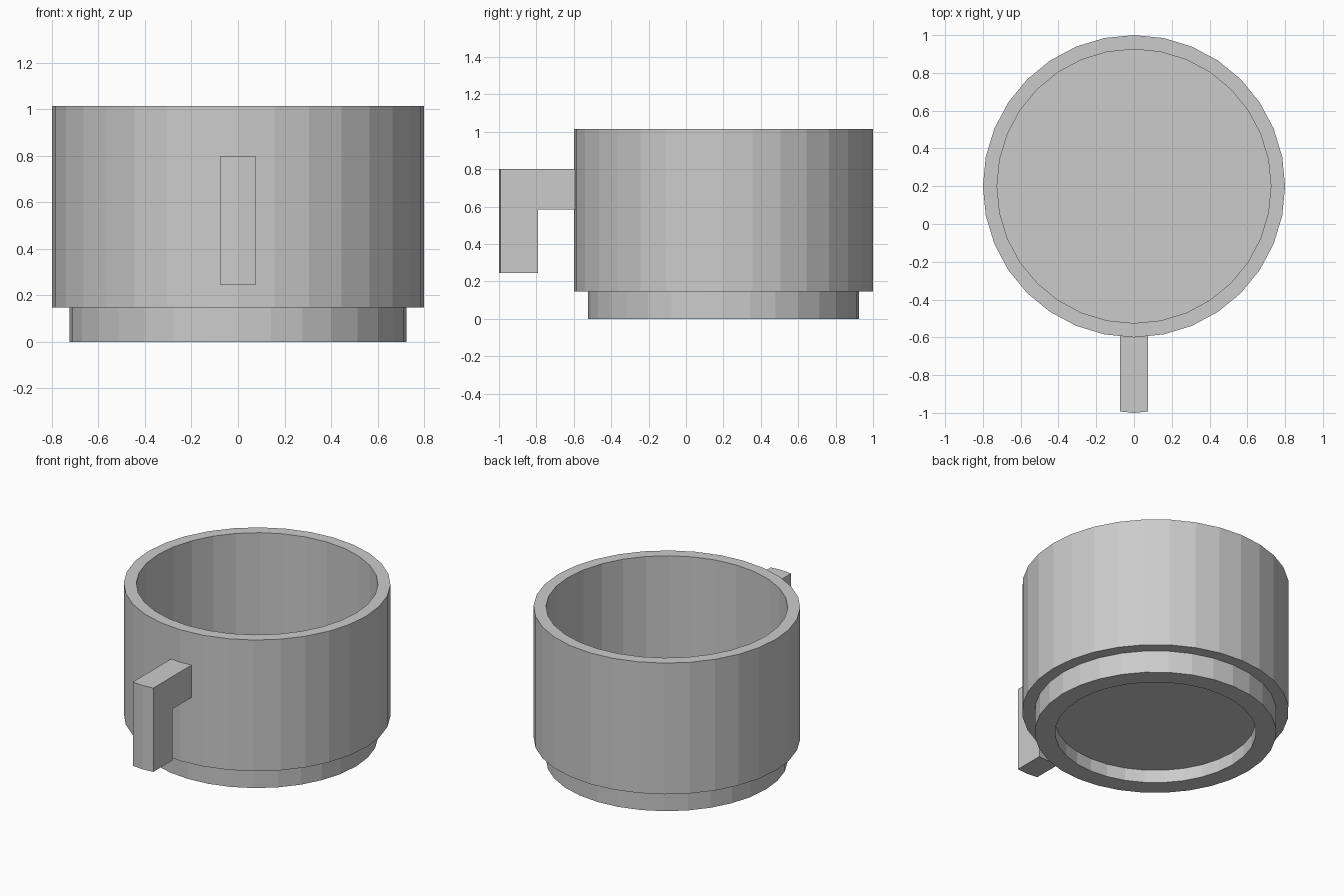
import bpy, bmesh
from math import sin, cos, tau

if "Cube" in bpy.data.objects:
    bpy.data.objects.remove(bpy.data.objects["Cube"])

SIDES = 32
CY = 0.2  # y of the cup axis


def finish(bm, name):
    bmesh.ops.recalc_face_normals(bm, faces=bm.faces)
    mesh = bpy.data.meshes.new(name)
    bm.to_mesh(mesh)
    bm.free()
    obj = bpy.data.objects.new(name, mesh)
    bpy.context.collection.objects.link(obj)
    return obj


def lathe(name, profile):
    """Revolve an open (radius, z) profile; both ends are capped."""
    bm = bmesh.new()
    rings = [[bm.verts.new((r * cos(tau * i / SIDES), CY + r * sin(tau * i / SIDES), z))
              for i in range(SIDES)] for r, z in profile]
    for a, b in zip(rings, rings[1:]):
        for i in range(SIDES):
            j = (i + 1) % SIDES
            bm.faces.new((a[i], a[j], b[j], b[i]))
    bm.faces.new(rings[0])
    bm.faces.new(rings[-1])
    return finish(bm, name)


# Cup: recessed underside, foot ring, outer wall, rim, inner wall and floor
lathe("cup_body", [(0.603, 0.085), (0.603, 0), (0.725, 0), (0.725, 0.147),
                   (0.8, 0.147), (0.8, 1.015), (0.725, 1.015), (0.725, 0.147)])

# Handle: L-shaped side profile in (y, z), its front slightly ridged along x = 0
profile = [(-0.58, 0.8), (-1.0, 0.8), (-1.0, 0.245),
           (-0.8, 0.245), (-0.8, 0.585), (-0.58, 0.585)]
bm = bmesh.new()
cols = []
for x in (-0.075, 0, 0.075):
    cols.append([bm.verts.new((x, y + (0.0074 if x and y < -0.6 else 0), z))
                 for y, z in profile])
for a, b in zip(cols, cols[1:]):
    for i in range(len(profile)):
        j = (i + 1) % len(profile)
        bm.faces.new((a[i], a[j], b[j], b[i]))
bm.faces.new(cols[0])
bm.faces.new(cols[-1])
finish(bm, "handle")
